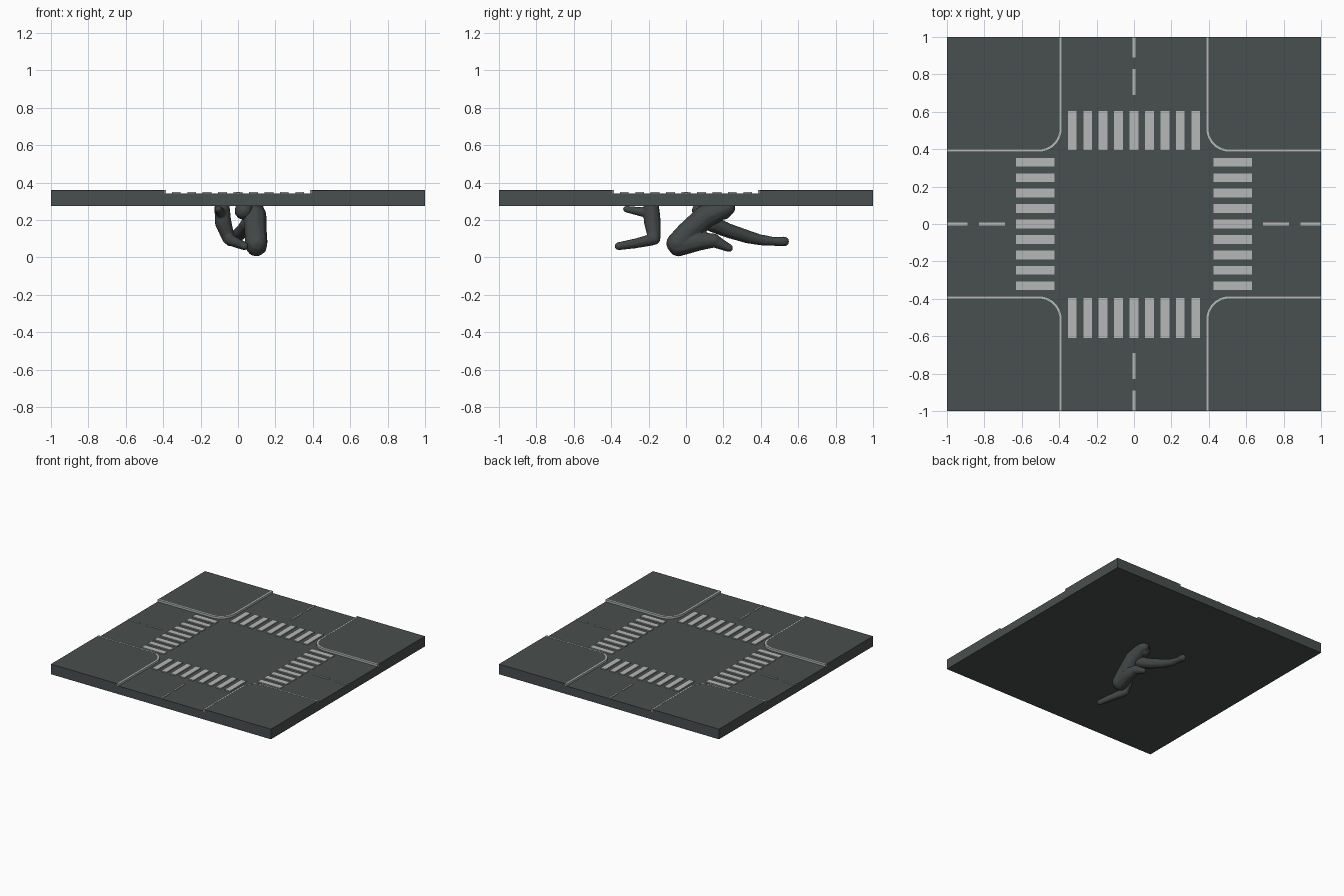
import bpy, bmesh, math
from mathutils import Vector

if "Cube" in bpy.data.objects:
    bpy.data.objects.remove(bpy.data.objects["Cube"])


def material(name, rgb):
    m = bpy.data.materials.new(name)
    m.diffuse_color = (*rgb, 1)
    m.use_nodes = True
    m.node_tree.nodes["Principled BSDF"].inputs["Base Color"].default_value = m.diffuse_color
    return m


ASPHALT = material("dark asphalt", (0.066, 0.078, 0.077))
PAINT = material("pale road paint", (0.46, 0.48, 0.47))
CLOTH = material("dark figure grey", (0.055, 0.062, 0.061))

BOTTOM, ROAD, WALK = 0.275, 0.342, 0.358


def finish(name, bm, mat):
    bmesh.ops.recalc_face_normals(bm, faces=bm.faces[:])
    me = bpy.data.meshes.new(name)
    bm.to_mesh(me)
    bm.free()
    me.materials.append(mat)
    ob = bpy.data.objects.new(name, me)
    bpy.context.collection.objects.link(ob)
    return ob


def add_box(bm, x0, x1, y0, y1, z0, z1):
    vs = bmesh.ops.create_cube(bm, size=1)["verts"]
    for v in vs:
        v.co = ((x0 + x1) / 2 + v.co.x * (x1 - x0),
                (y0 + y1) / 2 + v.co.y * (y1 - y0),
                (z0 + z1) / 2 + v.co.z * (z1 - z0))


def prism(bm, pts, z0, z1):
    n = len(pts)
    lo = [bm.verts.new((x, y, z0)) for x, y in pts]
    hi = [bm.verts.new((x, y, z1)) for x, y in pts]
    bm.faces.new(lo[::-1])
    bm.faces.new(hi)
    for i in range(n):
        j = (i + 1) % n
        bm.faces.new((lo[i], lo[j], hi[j], hi[i]))


def curb_path(edge):
    """Kerb edge of the +x +y corner, rounded at the crossing."""
    c = 0.51
    r = c - edge
    arc = [(c - r * math.cos(a), c - r * math.sin(a))
           for a in (math.pi / 2 * i / 10 for i in range(11))]
    return [(edge, 1)] + arc + [(1, edge)]


# road slab
bm = bmesh.new()
add_box(bm, -1, 1, -1, 1, BOTTOM, ROAD)
finish("road_slab", bm, ASPHALT)

# four raised pavements, each with a painted kerb
for sx, sy, tag in ((1, 1, "back_right"), (-1, 1, "back_left"),
                    (1, -1, "front_right"), (-1, -1, "front_left")):
    def flip(pts):
        return [(x * sx, y * sy) for x, y in pts]
    bm = bmesh.new()
    prism(bm, flip(curb_path(0.394) + [(1, 1)]), ROAD - 0.01, WALK)
    finish("pavement_" + tag, bm, ASPHALT)
    outer, inner = flip(curb_path(0.384)), flip(curb_path(0.398))
    bm = bmesh.new()
    prism(bm, outer + inner[::-1], ROAD - 0.002, WALK + 0.001)
    finish("kerb_line_" + tag, bm, PAINT)

# crosswalk bars and centre dashes on each of the four arms
for tag, along_y, sign, a, b in (("back", True, 1, 0.395, 0.605), ("front", True, -1, 0.395, 0.61),
                                 ("right", False, 1, 0.425, 0.63), ("left", False, -1, 0.425, 0.63)):
    bars = [((i - 4) * 0.0825, 0.0235, a, b) for i in range(9)]
    dashes = [(0, 0.007, 0.69, 0.83), (0, 0.007, 0.89, 0.998)]
    for name, items, top in (("crosswalk_", bars, 0.350), ("centre_dashes_", dashes, 0.347)):
        bm = bmesh.new()
        for c, h, s, e in items:
            lo, hi = sorted((sign * s, sign * e))
            if along_y:
                add_box(bm, c - h, c + h, lo, hi, ROAD - 0.001, top)
            else:
                add_box(bm, lo, hi, c - h, c + h, ROAD - 0.001, top)
        finish(name + tag, bm, PAINT)

# unit ball directions shared by all limb segments
ball = bmesh.new()
bmesh.ops.create_icosphere(ball, subdivisions=2, radius=1)
BALL = [v.co.copy() for v in ball.verts]
ball.free()


def limb(name, *chains):
    """Fuse chains of (x, y, z, radius) balls into one soft limb."""
    whole = bmesh.new()
    for chain in chains:
        for ends in zip(chain, chain[1:]):
            part = bmesh.new()
            for x, y, z, r in ends:
                for d in BALL:
                    part.verts.new(Vector((x, y, z)) + d * r)
            bmesh.ops.convex_hull(part, input=part.verts[:])
            bmesh.ops.delete(part, geom=[v for v in part.verts if not v.link_faces],
                             context='VERTS')
            bmesh.ops.recalc_face_normals(part, faces=part.faces[:])
            temp = bpy.data.meshes.new("segment")
            part.to_mesh(temp)
            part.free()
            whole.from_mesh(temp)
            bpy.data.meshes.remove(temp)
    ob = finish(name, whole, CLOTH)
    rm = ob.modifiers.new("fuse", 'REMESH')
    rm.mode = 'VOXEL'
    rm.voxel_size = 0.007
    rm.use_smooth_shade = True
    sm = ob.modifiers.new("soften", 'SMOOTH')
    sm.iterations = 2


# crouched figure hanging below the slab
limb("bent_leg",
     [(0.09, 0.22, 0.265, 0.045), (0.09, 0.10, 0.215, 0.065),
      (0.095, 0.0, 0.125, 0.062), (0.098, -0.045, 0.075, 0.062)],
     [(0.098, -0.04, 0.062, 0.058), (0.11, 0.07, 0.085, 0.05), (0.11, 0.15, 0.09, 0.038)],
     [(0.11, 0.15, 0.088, 0.036), (0.10, 0.23, 0.05, 0.022)])
limb("hips",
     [(0.03, 0.08, 0.25, 0.05), (0.07, 0.2, 0.25, 0.05)])
limb("outstretched_leg",
     [(0.06, 0.14, 0.18, 0.045), (0.03, 0.22, 0.145, 0.04), (-0.01, 0.33, 0.11, 0.036),
      (-0.03, 0.42, 0.088, 0.027)],
     [(-0.03, 0.41, 0.092, 0.03), (-0.035, 0.47, 0.085, 0.024), (-0.04, 0.525, 0.085, 0.027)])
limb("front_limb",
     [(-0.085, -0.185, 0.27, 0.042), (-0.08, -0.18, 0.19, 0.046), (-0.05, -0.17, 0.10, 0.034)],
     [(-0.045, -0.18, 0.095, 0.032), (0.0, -0.27, 0.075, 0.027), (0.035, -0.36, 0.06, 0.022)],
     [(-0.09, -0.19, 0.235, 0.03), (-0.105, -0.32, 0.258, 0.018)])
